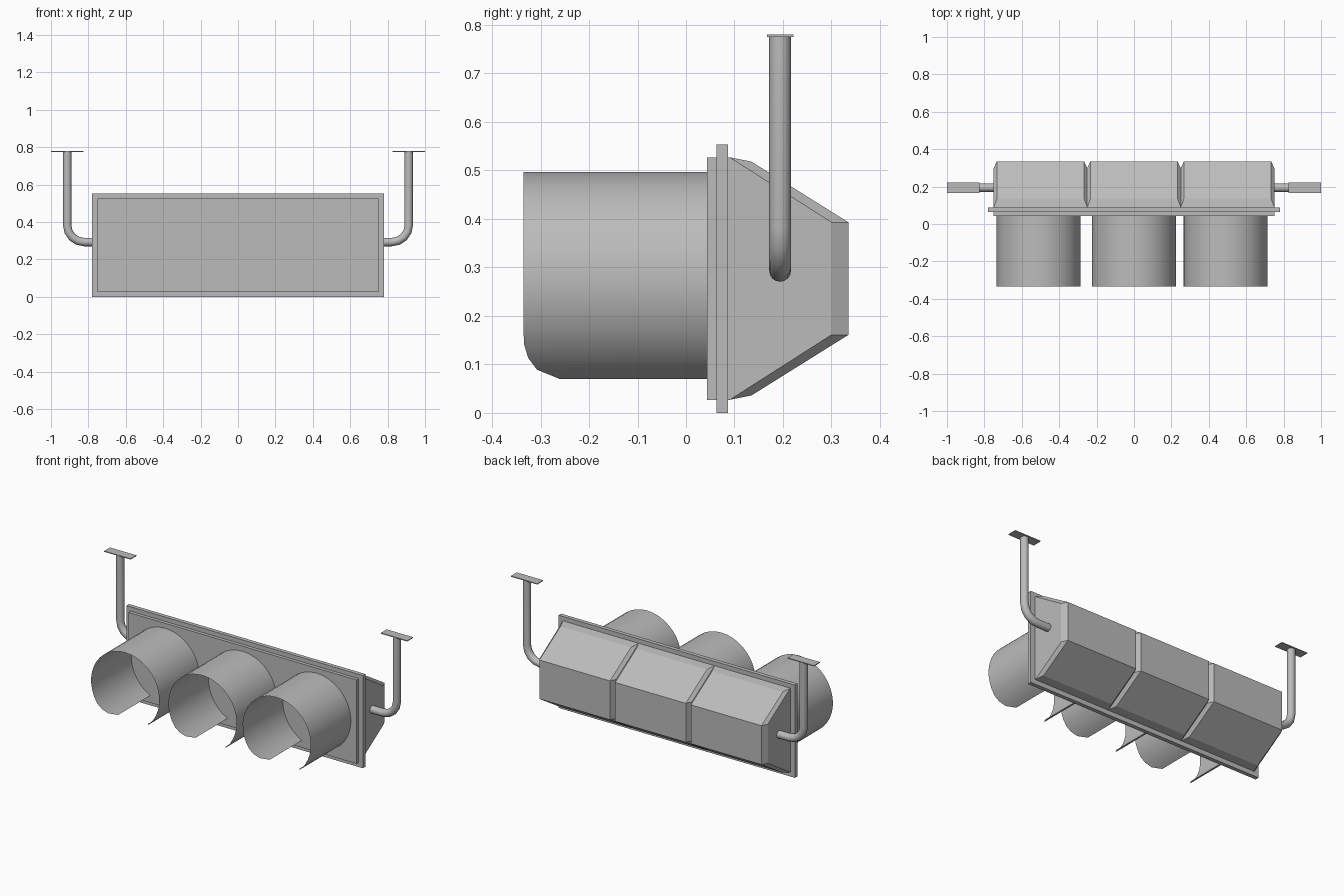
import bpy, bmesh, math
from mathutils import Vector

cube = bpy.data.objects.get("Cube")
if cube:
    bpy.data.objects.remove(cube, do_unlink=True)

# One flat grey for everything
grey = bpy.data.materials.new("grey_metal")
grey.use_nodes = True
grey.diffuse_color = (0.5, 0.5, 0.5, 1)
grey.node_tree.nodes["Principled BSDF"].inputs["Base Color"].default_value = (0.5, 0.5, 0.5, 1)


def finish(bm, name, smooth=False, fix_normals=True):
    if fix_normals:
        bmesh.ops.recalc_face_normals(bm, faces=bm.faces)
    mesh = bpy.data.meshes.new(name)
    bm.to_mesh(mesh)
    bm.free()
    mesh.materials.append(grey)
    obj = bpy.data.objects.new(name, mesh)
    bpy.context.collection.objects.link(obj)
    if smooth:
        mesh.shade_smooth()
    return obj


def box(name, low, high):
    low, high = Vector(low), Vector(high)
    bm = bmesh.new()
    bmesh.ops.create_cube(bm, size=1)
    bmesh.ops.scale(bm, vec=high - low, verts=bm.verts)
    bmesh.ops.translate(bm, vec=(low + high) / 2, verts=bm.verts)
    return finish(bm, name)


# Backing flange and the raised front panel
box("flange_plate", (-0.78, 0.063, 0), (0.78, 0.087, 0.553))
box("front_panel", (-0.752, 0.043, 0.027), (0.752, 0.07, 0.527))

# Housing: three lofted sections with chamfered ends
MID = 0.277
inner = [(0.085, 0.25), (0.09, 0.25), (0.30, 0.116)]    # (y, half height) at the ends
outer = [(0.085, 0.25), (0.135, 0.241), (0.335, 0.116)]  # between the chamfers


def housing(name, cx):
    bm = bmesh.new()
    rings = []
    for x, prof in ((-0.25, inner), (-0.233, outer), (0.233, outer), (0.25, inner)):
        pts = [(y, MID + h) for y, h in prof] + [(y, MID - h) for y, h in reversed(prof)]
        rings.append([bm.verts.new((cx + x, y, z)) for y, z in pts])
    for a, b in zip(rings, rings[1:]):
        for i in range(len(a)):
            j = (i + 1) % len(a)
            bm.faces.new((a[i], a[j], b[j], b[i]))
    bm.faces.new(rings[0])
    bm.faces.new(rings[-1])
    finish(bm, name)


# Visor: thin open tube, slotted underneath, with rounded front corners
RADIUS, CENTRE_Z, SLOT, STEPS = 0.225, 0.272, math.radians(26), 32


def visor(name, cx):
    bm = bmesh.new()
    columns = []
    for i in range(STEPS + 1):
        a = SLOT + (2 * math.pi - 2 * SLOT) * i / STEPS
        x, z = cx + RADIUS * math.sin(a), CENTRE_Z - RADIUS * math.cos(a)
        drop = min(1, max(0, (0.155 - z) / 0.085))
        front = -0.26 - 0.075 * math.sqrt(1 - drop * drop)
        columns.append([bm.verts.new((x, y, z)) for y in (front, 0.043)])
    for a, b in zip(columns, columns[1:]):
        bm.faces.new((a[0], b[0], b[1], a[1]))
    finish(bm, name, smooth=True, fix_normals=False)


for label, hx, vx in (("right", -0.5, -0.51), ("middle", 0, 0), ("left", 0.5, 0.49)):
    housing(label + "_housing", hx)
    visor(label + "_visor", vx)

# Bent mounting pipes with flat end plates
PIPE_Y, PIPE_R, BEND, PIPE_X, PIPE_Z, SIDES = 0.194, 0.0225, 0.09, 0.913, 0.293, 16


def pipe(name, side):
    # Path in x and z with the direction of travel at each ring
    path = [(0.74, PIPE_Z, 0)]
    for i in range(5):
        t = math.pi / 2 * i / 4
        path.append((PIPE_X - BEND + BEND * math.sin(t), PIPE_Z + BEND - BEND * math.cos(t), t))
    path.append((PIPE_X, 0.776, math.pi / 2))
    bm = bmesh.new()
    rings = []
    for x, z, t in path:
        ring = []
        for k in range(SIDES):
            a = 2 * math.pi * k / SIDES
            r = PIPE_R * math.cos(a)
            ring.append(bm.verts.new((side * (x - r * math.sin(t)),
                                      PIPE_Y + PIPE_R * math.sin(a),
                                      z + r * math.cos(t))))
        rings.append(ring)
    for a, b in zip(rings, rings[1:]):
        for i in range(SIDES):
            j = (i + 1) % SIDES
            bm.faces.new((a[i], a[j], b[j], b[i]))
    bm.faces.new(rings[0])
    bm.faces.new(rings[-1])
    obj = finish(bm, name)
    bpy.ops.object.select_all(action='DESELECT')
    obj.select_set(True)
    bpy.context.view_layer.objects.active = obj
    bpy.ops.object.shade_smooth_by_angle(angle=math.radians(40))


for label, side in (("right", -1), ("left", 1)):
    pipe(label + "_mount_pipe", side)
    cx = side * PIPE_X
    box(label + "_mount_plate", (cx - 0.087, 0.167, 0.775), (cx + 0.087, 0.222, 0.78))
